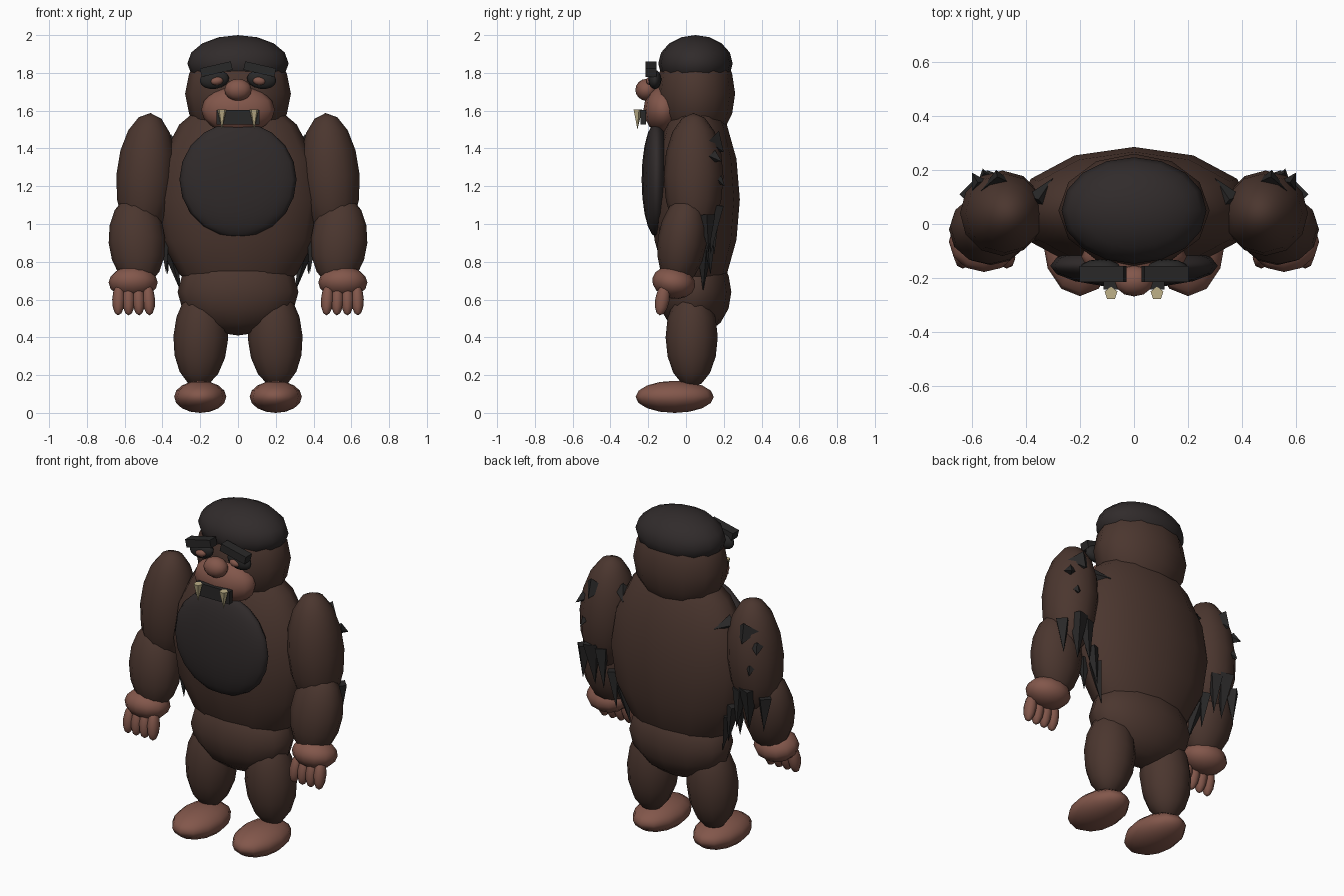
import bpy, math
from mathutils import Vector

if "Cube" in bpy.data.objects:
    bpy.data.objects.remove(bpy.data.objects["Cube"])


def material(name, r, g, b):
    m = bpy.data.materials.new(name)
    m.diffuse_color = (r, g, b, 1)
    m.use_nodes = True
    m.node_tree.nodes["Principled BSDF"].inputs["Base Color"].default_value = m.diffuse_color
    return m


FUR = material("brown fur", 0.070, 0.037, 0.028)
DARK = material("dark hair", 0.030, 0.024, 0.024)
TUFT = material("tuft black", 0.022, 0.021, 0.021)
SKIN = material("skin", 0.225, 0.095, 0.070)
IVORY = material("ivory", 0.52, 0.44, 0.25)


def finish(name, mat, smooth=True):
    ob = bpy.context.object
    ob.name = name
    ob.data.materials.append(mat)
    if smooth:
        bpy.ops.object.shade_smooth_by_angle(angle=math.radians(50))
    return ob


def blob(name, mat, loc, size, tilt=(0, 0, 0), seg=12, rings=8):
    """Stretched low-poly ball; size holds the three radii."""
    bpy.ops.mesh.primitive_uv_sphere_add(segments=seg, ring_count=rings, radius=1, location=loc,
                                         rotation=[math.radians(a) for a in tilt])
    bpy.context.object.scale = size
    return finish(name, mat)


def box(name, mat, loc, size, tilt=(0, 0, 0)):
    bpy.ops.mesh.primitive_cube_add(size=1, location=loc, rotation=[math.radians(a) for a in tilt])
    bpy.context.object.scale = size
    return finish(name, mat, False)


def spike(name, mat, base, tip, radius, sides=4):
    """Pointed cone from base to tip."""
    base, tip = Vector(base), Vector(tip)
    d = tip - base
    bpy.ops.mesh.primitive_cone_add(vertices=sides, radius1=radius, radius2=0, depth=d.length,
                                    location=(base + tip) / 2)
    ob = bpy.context.object
    ob.rotation_euler = d.to_track_quat('Z', 'Y').to_euler()
    return finish(name, mat, False)


# Trunk
blob("torso", FUR, (0, 0.05, 1.13), (0.44, 0.235, 0.56))
blob("pelvis", FUR, (0, 0.045, 0.64), (0.32, 0.195, 0.23))
blob("chest_plate", DARK, (0, -0.155, 1.235), (0.31, 0.08, 0.305), seg=16, rings=10)

# Head
blob("head", FUR, (0, 0.05, 1.69), (0.28, 0.21, 0.28))
blob("hair_cap", DARK, (0, 0.05, 1.85), (0.268, 0.197, 0.15), seg=16)
blob("muzzle", SKIN, (0, -0.12, 1.605), (0.195, 0.105, 0.125))
blob("nose", SKIN, (0, -0.21, 1.71), (0.072, 0.058, 0.058))
box("mouth", TUFT, (0, -0.227, 1.565), (0.225, 0.03, 0.075))

for side, s in (("right", -1), ("left", 1)):
    # Face details
    blob(side + "_eye_socket", TUFT, (s * 0.125, -0.165, 1.765), (0.078, 0.035, 0.05), (0, s * 8, 0))
    blob(side + "_eye", SKIN, (s * 0.112, -0.19, 1.757), (0.034, 0.022, 0.022), (0, s * 8, 0))
    box(side + "_brow", TUFT, (s * 0.115, -0.185, 1.82), (0.168, 0.058, 0.046), (0, s * 13, 0))
    spike(side + "_fang", IVORY, (s * 0.085, -0.257, 1.605), (s * 0.085, -0.257, 1.50), 0.025, 5)

    # Arm
    blob(side + "_upper_arm", FUR, (s * 0.487, 0.04, 1.25), (0.157, 0.158, 0.338), (0, -s * 4, 0))
    blob(side + "_forearm", FUR, (s * 0.535, -0.02, 0.91), (0.15, 0.13, 0.245), (-8, s * 4, 0))
    blob(side + "_hand", SKIN, (s * 0.555, -0.065, 0.69), (0.13, 0.115, 0.085), (-12, 0, 0))
    for i in range(4):
        blob(side + "_finger", SKIN, (s * (0.473 + 0.053 * i), -0.125, 0.60),
             (0.034, 0.038, 0.085), (-10, s * (4 - 2 * i), 0), seg=8, rings=6)

    # Leg
    blob(side + "_leg", FUR, (s * 0.197, 0.03, 0.40), (0.145, 0.138, 0.265), (0, s * -3, 0))
    blob(side + "_foot", SKIN, (s * 0.2, -0.06, 0.085), (0.138, 0.207, 0.085))

    # Shaggy tufts: base, tip and radius
    tufts = [
        ((0.36, 0.08, 1.43), (0.30, 0.17, 1.40), 0.045),
        ((0.50, 0.13, 1.44), (0.51, 0.20, 1.38), 0.07),
        ((0.57, 0.14, 1.36), (0.60, 0.19, 1.33), 0.035),
        ((0.55, 0.17, 1.24), (0.56, 0.205, 1.20), 0.025),
        ((0.52, 0.15, 1.10), (0.51, 0.13, 0.84), 0.055),
        ((0.46, 0.14, 1.08), (0.44, 0.15, 0.84), 0.045),
        ((0.60, 0.11, 1.05), (0.60, 0.12, 0.85), 0.045),
        ((0.40, 0.12, 0.95), (0.37, 0.13, 0.73), 0.04),
        ((0.36, 0.10, 0.88), (0.305, 0.09, 0.645), 0.045),
        ((0.39, 0.04, 0.92), (0.38, 0.03, 0.735), 0.035),
    ]
    for base, tip, r in tufts:
        spike(side + "_fur_tuft", TUFT, (s * base[0], *base[1:]), (s * tip[0], *tip[1:]), r)
